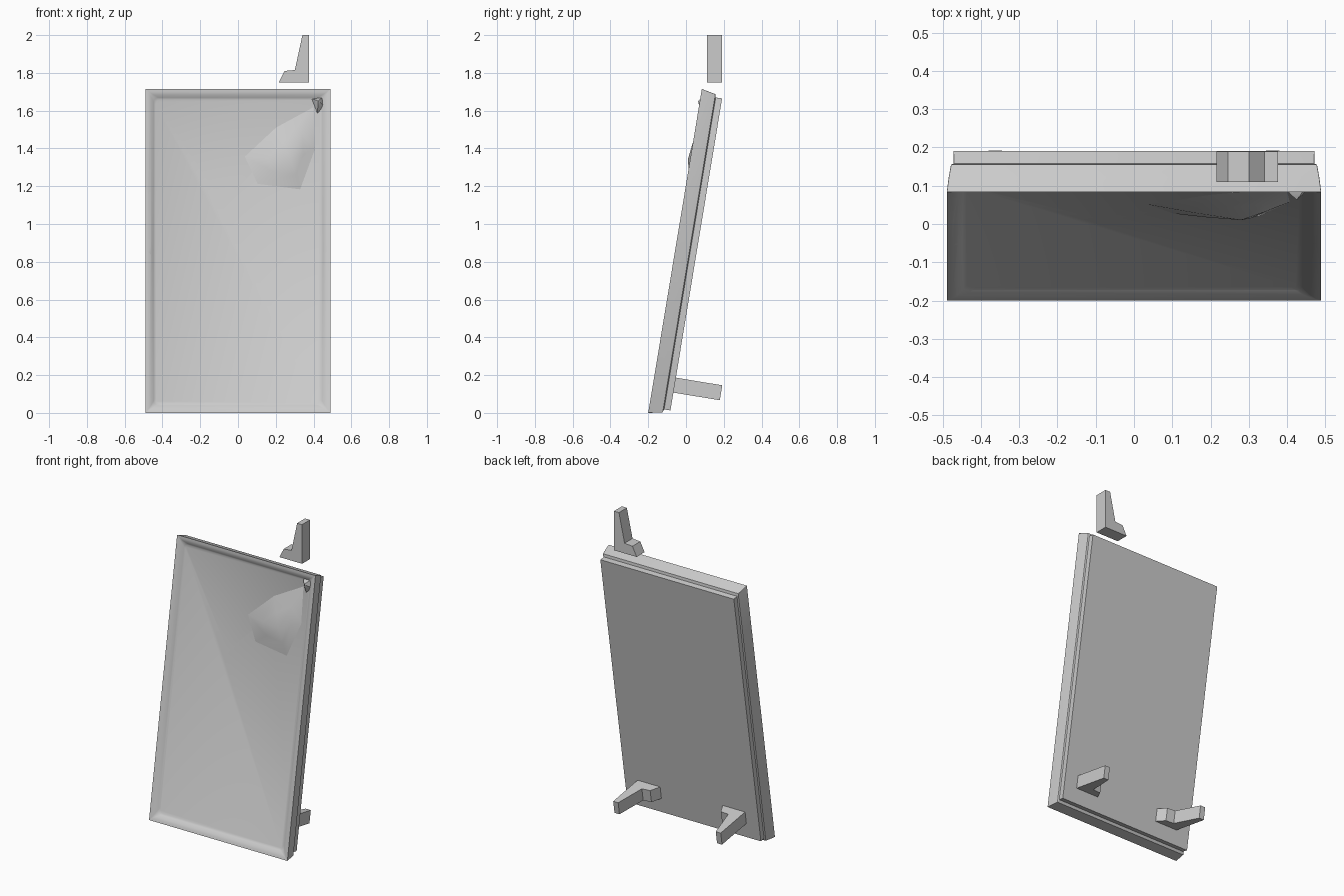
import bpy, bmesh, math
from mathutils import Matrix, Vector

if "Cube" in bpy.data.objects:
    bpy.data.objects.remove(bpy.data.objects["Cube"])

LEN = 1.738
# leaning frame: local x = width, y = depth behind the front rim, z = along the panel
LEAN = Matrix.Translation((0, -0.2, 0)) @ Matrix.Rotation(math.radians(-9.4), 4, 'X')


def finish(name, bm, mat=None, smooth=True):
    bmesh.ops.recalc_face_normals(bm, faces=bm.faces[:])
    me = bpy.data.meshes.new(name)
    bm.to_mesh(me)
    bm.free()
    ob = bpy.data.objects.new(name, me)
    bpy.context.collection.objects.link(ob)
    if mat is not None:
        ob.data.transform(mat)
    bpy.ops.object.select_all(action='DESELECT')
    ob.select_set(True)
    bpy.context.view_layer.objects.active = ob
    if smooth:
        bpy.ops.object.shade_smooth_by_angle(angle=math.radians(30))
    return ob


def ring(bm, half, inset, depth, rad):
    """Rounded rectangle of vertices at one depth."""
    lo, hi = inset, LEN - inset
    out = []
    for sx, cz, a0 in ((1, hi, 0), (-1, hi, 90), (-1, lo, 180), (1, lo, 270)):
        cx = sx * (half - rad)
        c = cz - rad if cz == hi else cz + rad
        for i in range(4):
            a = math.radians(a0 + i * 30)
            out.append(bm.verts.new((cx + rad * math.cos(a), depth, c + rad * math.sin(a))))
    return out


# panel: recessed floor, sloped frame, outer rim, stepped back plate
bm = bmesh.new()
profile = [(0.437, 0.052, 0.026, 0.03), (0.446, 0.043, 0.020, 0.025),
           (0.460, 0.030, 0.008, 0.012), (0.475, 0.015, 0.002, 0.004),
           (0.489, 0.000, 0.000, 0.002), (0.484, 0.008, 0.040, 0.002),
           (0.478, 0.015, 0.075, 0.002), (0.471, 0.032, 0.080, 0.002),
           (0.472, 0.032, 0.114, 0.002)]
rings = [ring(bm, *p) for p in profile]
for a, b in zip(rings, rings[1:]):
    for i in range(len(a)):
        j = (i + 1) % len(a)
        bm.faces.new((a[i], a[j], b[j], b[i]))
bm.faces.new(rings[0])
bm.faces.new(rings[-1])
panel = finish("panel", bm, LEAN, smooth=False)


# damage: edge nicks, rim nicks and a pit, cut as (x, z, rx, rz, depth0, depth1, sides, taper)
def cutter(x, z, rx, rz, d0, d1, sides, taper):
    bm = bmesh.new()
    bmesh.ops.create_cone(bm, cap_ends=True, segments=sides, radius1=1, radius2=taper, depth=1)
    for v in bm.verts:
        t = v.co.z + 0.5
        v.co = Vector((x + v.co.x * rx, d0 + (d1 - d0) * t, z + v.co.y * rz))
    return finish("damage_cutter", bm, LEAN, smooth=False)


for spec in ((-0.500, 1.245, 0.028, 0.045, -0.02, 0.13, 4, 0.9),
             (-0.462, 0.875, 0.024, 0.034, -0.01, 0.045, 4, 0.3),
             (0.466, 0.875, 0.026, 0.034, -0.01, 0.045, 4, 0.3),
             (-0.098, 1.13, 0.034, 0.030, 0.02, 0.06, 5, 0.4)):
    cut = cutter(*spec)
    mod = panel.modifiers.new("damage", 'BOOLEAN')
    mod.operation = 'DIFFERENCE'
    mod.solver = 'EXACT'
    mod.object = cut
    bpy.context.view_layer.objects.active = panel
    bpy.ops.object.modifier_apply(modifier=mod.name)
    bpy.data.objects.remove(cut)
bpy.ops.object.select_all(action='DESELECT')
panel.select_set(True)
bpy.context.view_layer.objects.active = panel
bpy.ops.object.shade_smooth_by_angle(angle=math.radians(30))


# buckled areas raised from the front sheet
def buckle(name, apex, mid_depth, edge_depth, outline):
    bm = bmesh.new()
    top = bm.verts.new(apex)
    outer = [bm.verts.new((x, edge_depth, z)) for x, z in outline]
    mid = [bm.verts.new(((x + apex[0]) / 2, mid_depth, (z + apex[2]) / 2)) for x, z in outline]
    n = len(outline)
    for i in range(n):
        j = (i + 1) % n
        bm.faces.new((top, mid[i], mid[j]))
        bm.faces.new((mid[i], outer[i], outer[j], mid[j]))
    bm.faces.new(outer[::-1])
    return finish(name, bm, LEAN)


buckle("sheet_bulge", (0.28, -0.012, 1.36), 0.006, 0.027,
       [(0.03, 1.38), (0.20, 1.54), (0.40, 1.65), (0.41, 1.42), (0.33, 1.20), (0.10, 1.23)])
buckle("corner_crumple", (0.425, -0.010, 1.672), 0.004, 0.027,
       [(0.39, 1.69), (0.45, 1.70), (0.455, 1.65), (0.42, 1.61)])


# brackets: L-shaped profile (x across, z along the arm) extruded to a bar
L_SHAPE = [(0.08, 0.25), (0.045, 0.25), (0.005, 0.065), (-0.05, 0.06),
           (-0.08, 0.0), (0.08, 0.0)]


def bracket(name, mat, side=1):
    bm = bmesh.new()
    f = bm.faces.new([bm.verts.new((x * side, -0.04, z)) for x, z in L_SHAPE])
    ext = bmesh.ops.extrude_face_region(bm, geom=[f])
    bmesh.ops.translate(bm, vec=(0, 0.08, 0),
                        verts=[v for v in ext['geom'] if isinstance(v, bmesh.types.BMVert)])
    return finish(name, bm, mat)


bracket("top_bracket", Matrix.Translation((0.296, 0.15, 1.75)))
for side, label in ((1, "right"), (-1, "left")):
    place = LEAN @ Matrix.Translation((0.30 * side, 0.113, 0.168)) @ Matrix.Rotation(math.radians(-90), 4, 'X')
    bracket("rear_bracket_" + label, place, side)
